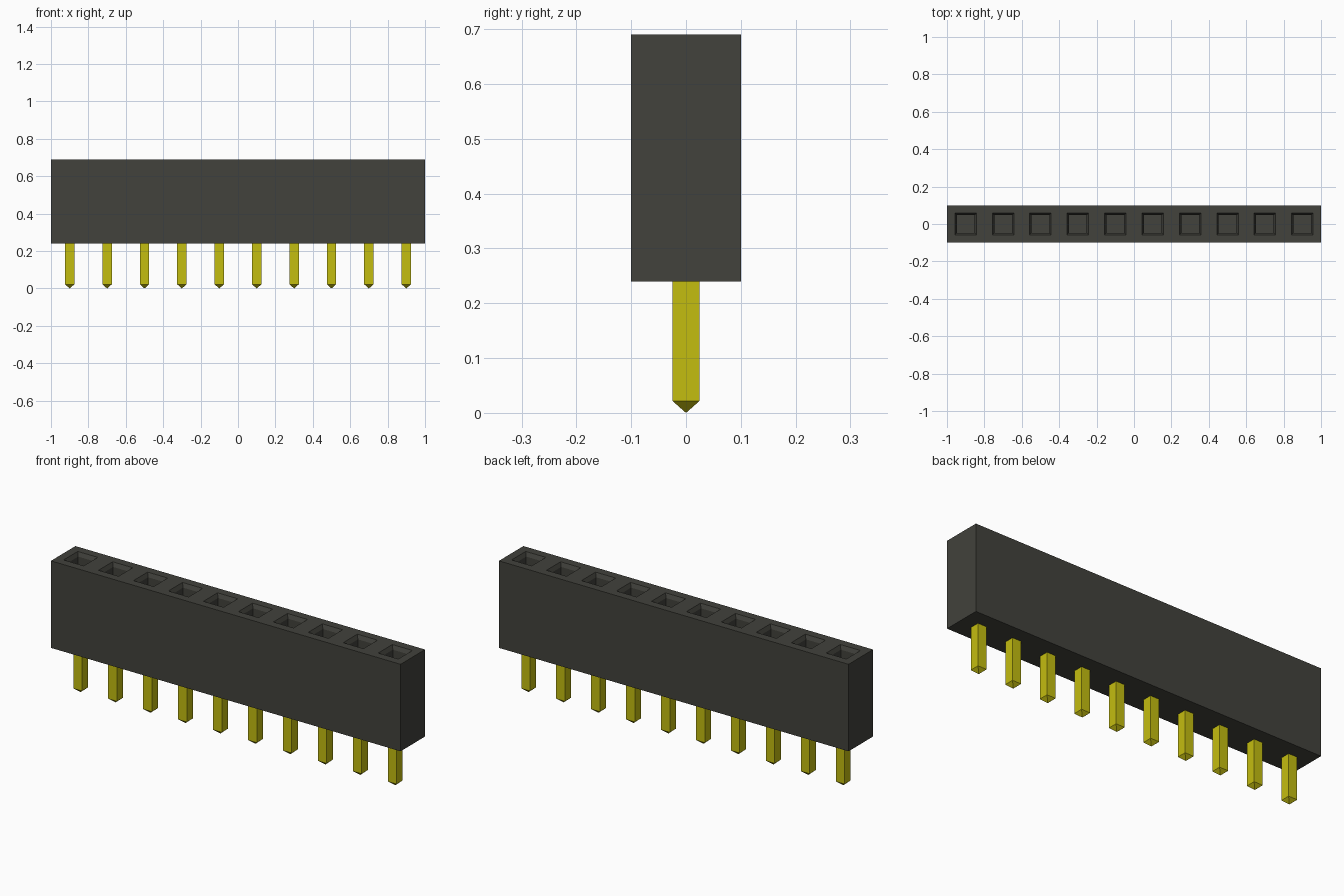
import bpy
import bmesh

cube = bpy.data.objects.get("Cube")
if cube:
    bpy.data.objects.remove(cube, do_unlink=True)

COUNT, PITCH = 10, 0.2
BODY_BOTTOM, BODY_TOP = 0.24, 0.69
PIN_HALF, TIP_Z = 0.025, 0.022


def make_material(name, rgb):
    mat = bpy.data.materials.new(name)
    mat.use_nodes = True
    mat.diffuse_color = (*rgb, 1)
    bsdf = next(n for n in mat.node_tree.nodes if n.type == 'BSDF_PRINCIPLED')
    bsdf.inputs["Base Color"].default_value = (*rgb, 1)
    return mat


def finish(name, bm, mat):
    bmesh.ops.recalc_face_normals(bm, faces=bm.faces)
    mesh = bpy.data.meshes.new(name)
    bm.to_mesh(mesh)
    bm.free()
    mesh.materials.append(mat)
    obj = bpy.data.objects.new(name, mesh)
    bpy.context.collection.objects.link(obj)
    return obj


def add_box(bm, lo, hi):
    verts = bmesh.ops.create_cube(bm, size=1)["verts"]
    for v in verts:
        v.co = [lo[i] if v.co[i] < 0 else hi[i] for i in range(3)]
    return verts


black = make_material("dark_plastic", (0.054, 0.054, 0.045))
gold = make_material("yellow_metal", (0.55, 0.51, 0.005))

# Housing: one long block, sliced into a square cell per socket
bm = bmesh.new()
add_box(bm, (-1, -0.1, BODY_BOTTOM), (1, 0.1, BODY_TOP))
for i in range(1, COUNT):
    bmesh.ops.bisect_plane(bm, geom=bm.verts[:] + bm.edges[:] + bm.faces[:],
                           plane_co=(-1 + i * PITCH, 0, 0), plane_no=(1, 0, 0))
bm.normal_update()

# Sockets: square mouth, short sloped funnel, then a deep straight hole
cells = [f for f in bm.faces if f.normal.z > 0.9]
bmesh.ops.inset_individual(bm, faces=cells, thickness=0.06)
bmesh.ops.inset_individual(bm, faces=cells, thickness=0.015)
for f in cells:
    for v in f.verts:
        v.co.z -= 0.02
for f in cells:
    floor = bmesh.ops.extrude_discrete_faces(bm, faces=[f])["faces"][0]
    for v in floor.verts:
        v.co.z -= 0.3
finish("socket_housing", bm, black)

# Pins: square shafts with pyramid tips
for i in range(COUNT):
    x = -0.9 + i * PITCH
    bm = bmesh.new()
    add_box(bm, (x - PIN_HALF, -PIN_HALF, TIP_Z),
            (x + PIN_HALF, PIN_HALF, BODY_BOTTOM + 0.02))
    bm.normal_update()
    base = next(f for f in bm.faces if f.normal.z < -0.9)
    tip = bmesh.ops.poke(bm, faces=[base])["verts"][0]
    tip.co.z = 0
    finish(f"pin_{i + 1}", bm, gold)
